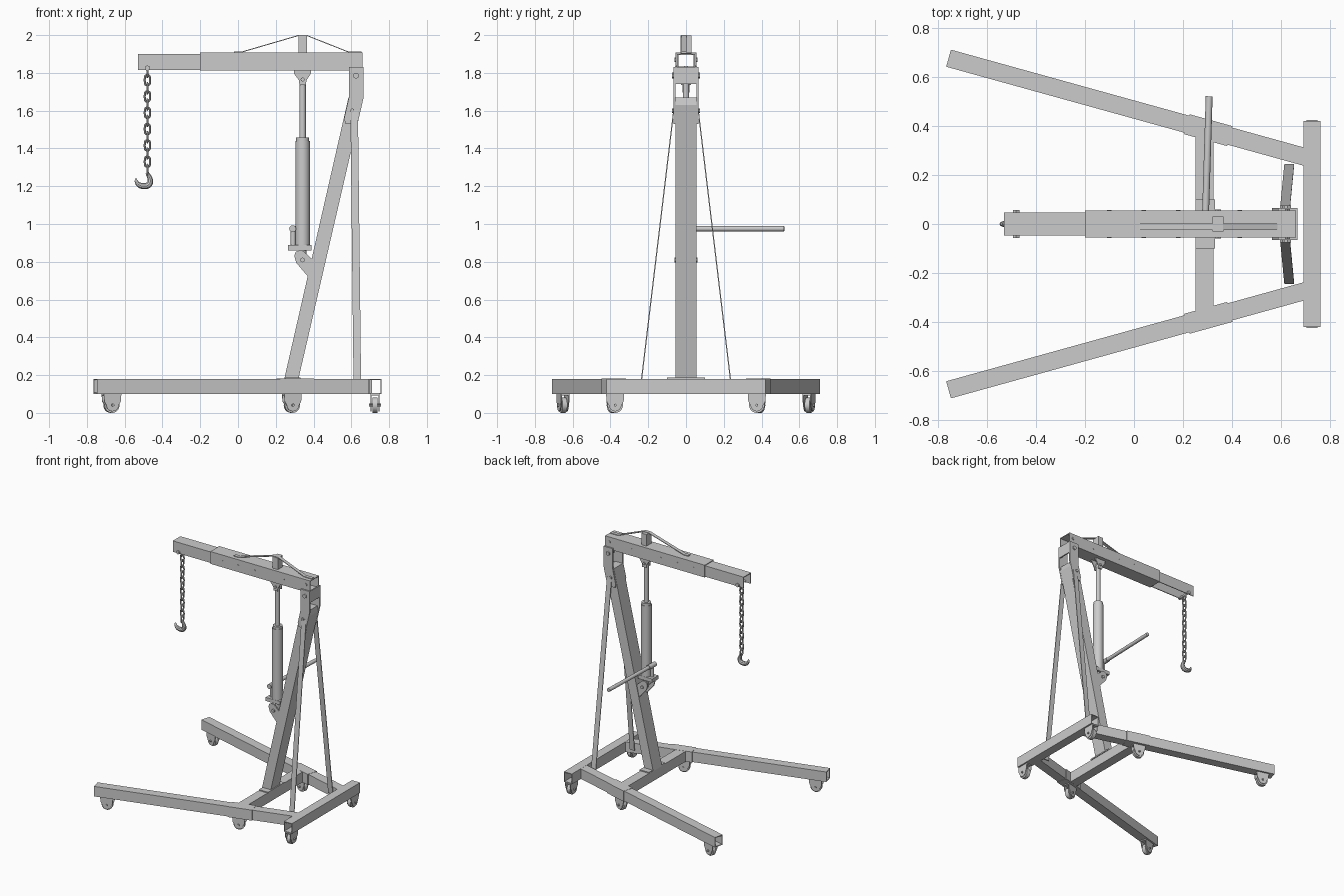
import bpy, bmesh, math
from mathutils import Vector as V

if "Cube" in bpy.data.objects:
    bpy.data.objects.remove(bpy.data.objects["Cube"])


def mesh(name, verts, faces):
    me = bpy.data.meshes.new(name)
    me.from_pydata([tuple(v) for v in verts], [], faces)
    bm = bmesh.new()
    bm.from_mesh(me)
    bmesh.ops.recalc_face_normals(bm, faces=bm.faces)
    bm.to_mesh(me)
    bm.free()
    ob = bpy.data.objects.new(name, me)
    bpy.context.collection.objects.link(ob)
    return ob


def prism(name, pts, o, u, v, w):
    """Polygon pts in the plane (o, u, v), extruded by w."""
    o, u, v, w = V(o), V(u), V(v), V(w)
    a = [o + u * p[0] + v * p[1] for p in pts]
    n = len(a)
    faces = [list(range(n)), list(range(n, 2 * n))]
    faces += [[i, (i + 1) % n, n + (i + 1) % n, n + i] for i in range(n)]
    return mesh(name, a + [p + w for p in a], faces)


def side_plate(name, pts, y0, y1):
    return prism(name, pts, (0, y0, 0), (1, 0, 0), (0, 0, 1), (0, y1 - y0, 0))


def box(name, x0, x1, y0, y1, z0, z1):
    return side_plate(name, [(x0, z0), (x1, z0), (x1, z1), (x0, z1)], y0, y1)


def tube(name, p0, p1, w, h, t=0.006):
    """Open rectangular tube from p0 to p1."""
    p0, p1 = V(p0), V(p1)
    d = (p1 - p0).normalized()
    side = V((0, 0, 1)).cross(d).normalized()
    up = d.cross(side)
    verts = []
    for p in (p0, p1):
        for k in (0, t):
            for a, b in ((-1, -1), (1, -1), (1, 1), (-1, 1)):
                verts.append(p + side * a * (w / 2 - k) + up * b * (h / 2 - k))
    faces = []
    for i in range(4):
        j = (i + 1) % 4
        faces += [[i, j, 8 + j, 8 + i], [4 + i, 4 + j, 12 + j, 12 + i],
                  [i, j, 4 + j, 4 + i], [8 + i, 8 + j, 12 + j, 12 + i]]
    return mesh(name, verts, faces)


def smooth(ob):
    bpy.ops.object.select_all(action='DESELECT')
    ob.select_set(True)
    bpy.context.view_layer.objects.active = ob
    bpy.ops.object.shade_smooth_by_angle()


def cyl(name, p0, p1, r, n=24):
    p0, p1 = V(p0), V(p1)
    d = p1 - p0
    bpy.ops.mesh.primitive_cylinder_add(vertices=n, radius=r, depth=d.length, location=(p0 + p1) / 2,
                                        rotation=d.to_track_quat('Z', 'Y').to_euler())
    ob = bpy.context.object
    ob.name = name
    if n > 8:
        smooth(ob)
    return ob


def caster(name, x, y, ang):
    """Wheel, two fork plates, top plate and axle rolling along angle ang."""
    f = V((math.cos(ang), math.sin(ang), 0))
    a = V((-f.y, f.x, 0))
    c = V((x, y, 0))
    hub = c + V((0, 0, 0.041))
    cyl(name + "_wheel", hub - a * 0.013, hub + a * 0.013, 0.041, 28)
    cyl(name + "_axle", hub - a * 0.032, hub + a * 0.032, 0.008, 6)
    prof = [(-0.048, 0.098), (-0.045, 0.06)]
    prof += [(0.034 * math.cos(t), 0.042 + 0.034 * math.sin(t))
             for t in [math.radians(180 + 22.5 * i) for i in range(9)]]
    prof += [(0.045, 0.06), (0.048, 0.098)]
    for k in (-1, 1):
        prism(name + "_fork", prof, c + a * (0.018 * k), f, (0, 0, 1), a * (0.005 * k))
    prism(name + "_plate", [(-0.048, 0.092), (0.048, 0.092), (0.048, 0.101), (-0.048, 0.101)],
          c - a * 0.023, f, (0, 0, 1), a * 0.046)


# base frame
tube("rear_crossbar", (0.725, -0.42, 0.14), (0.725, 0.42, 0.14), 0.07, 0.08)
tube("front_crossbar", (0.287, -0.36, 0.14), (0.287, 0.36, 0.14), 0.075, 0.08)
slope = -0.277


def leg_y(x):
    return 0.675 + slope * (x + 0.755)


for s in (-1, 1):
    def P(x):
        return (x, s * leg_y(x), 0.14)
    tube("leg", P(-0.755), P(0.70), 0.072, 0.078)
    tube("leg_sleeve", P(0.215), P(0.39), 0.084, 0.082)
    ang = math.atan(slope * s)
    caster("front_caster", -0.67, s * leg_y(-0.67), ang)
    caster("middle_caster", 0.285, s * leg_y(0.285), ang)
    caster("rear_caster", 0.725, s * 0.375, math.pi / 2)
    # rear stay: flat bar
    top, bot = V((0.615, s * 0.062, 1.60)), V((0.632, s * 0.238, 0.13))
    prism("rear_stay", [(-0.02, 0), (0.02, 0), (0.02, 1), (-0.02, 1)],
          bot, (1, 0, 0), top - bot, (0, s * 0.006, 0))

# mast
box("mast_foot", 0.25, 0.33, -0.1, 0.1, 0.178, 0.188)
side_plate("mast", [(0.245, 0.18), (0.32, 0.18), (0.655, 1.63), (0.648, 1.67), (0.585, 1.67)], -0.055, 0.055)

# hinge bracket at mast top
for s in (-1, 1):
    side_plate("hinge_plate", [(0.587, 1.83), (0.587, 1.67), (0.562, 1.56), (0.568, 1.53), (0.633, 1.53),
                               (0.665, 1.67), (0.665, 1.83)], s * 0.055, s * 0.066)
    for x, z, r in ((0.625, 1.785, 0.016), (0.605, 1.60, 0.012)):
        cyl("hinge_bolt", (x, s * 0.064, z), (x, s * 0.075, z), r, 6)
    cyl("boom_rear_bolt", (0.625, s * 0.05, 1.87), (0.625, s * 0.062, 1.87), 0.012, 6)
box("hinge_back", 0.655, 0.665, -0.066, 0.066, 1.74, 1.83)
cyl("hinge_pin", (0.625, -0.07, 1.785), (0.625, 0.07, 1.785), 0.01)

# boom
tube("boom", (-0.2, 0, 1.86), (0.66, 0, 1.86), 0.11, 0.096)
w, t = 0.047, 0.006
prism("boom_extension", [(-w, 1.815), (-w, 1.90), (w, 1.90), (w, 1.815), (w - t, 1.815),
                         (w - t, 1.90 - t), (t - w, 1.90 - t), (t - w, 1.815)],
      (-0.53, 0, 0), (0, 1, 0), (0, 0, 1), (0.55, 0, 0))
for s in (-1, 1):
    for x in (-0.1, 0.04, 0.18, 0.43):
        cyl("boom_hole", (x, s * 0.05, 1.86), (x, s * 0.0565, 1.86), 0.009, 12)
cyl("chain_pin", (-0.48, -0.057, 1.825), (-0.48, 0.057, 1.825), 0.008)
for s in (-1, 1):
    cyl("chain_pin_head", (-0.48, s * 0.046, 1.825), (-0.48, s * 0.056, 1.825), 0.015, 6)

# boom truss
box("truss_post", 0.32, 0.365, -0.03, 0.03, 1.90, 1.998)
path = [(-0.02, 1.908), (0.02, 1.908), (0.322, 1.996), (0.363, 1.996), (0.585, 1.908), (0.655, 1.908)]
side_plate("truss_strap", path + [(x, z + 0.005) for x, z in reversed(path)], -0.025, 0.002)

# hydraulic jack
for s in (-1, 1):
    side_plate("jack_top_ear", [(0.295, 1.815), (0.387, 1.815), (0.385, 1.795), (0.362, 1.76), (0.36, 1.735),
                                (0.325, 1.735), (0.323, 1.76), (0.297, 1.795)], s * 0.018, s * 0.026)
    side_plate("jack_lower_ear", [(0.298, 0.83), (0.305, 0.852), (0.325, 0.86), (0.345, 0.858), (0.395, 0.81),
                                  (0.40, 0.75), (0.372, 0.72), (0.308, 0.795)], s * 0.040, s * 0.050)
    cyl("jack_lower_bolt", (0.342, s * 0.05, 0.81), (0.342, s * 0.06, 0.81), 0.013, 6)
cyl("jack_lower_pin", (0.342, -0.055, 0.81), (0.342, 0.055, 0.81), 0.01)
cyl("jack_top_pin", (0.342, -0.034, 1.765), (0.342, 0.034, 1.765), 0.01)
cyl("jack_foot", (0.342, 0, 0.795), (0.342, 0, 0.87), 0.02)
box("jack_base", 0.265, 0.388, -0.038, 0.038, 0.86, 0.888)
cyl("jack_cylinder", (0.342, 0, 0.885), (0.342, 0, 1.44), 0.038, 32)
cyl("jack_cap", (0.342, 0, 1.44), (0.342, 0, 1.458), 0.034, 32)
cyl("jack_rod", (0.342, 0, 1.45), (0.342, 0, 1.78), 0.017)
cyl("pump_body", (0.292, 0, 0.885), (0.292, 0, 0.965), 0.013)
cyl("handle_socket", (0.289, -0.03, 0.975), (0.291, 0.05, 0.975), 0.018)
cyl("handle", (0.29, 0, 0.975), (0.306, 0.52, 0.975), 0.014)

# chain
for i in range(13):
    bpy.ops.mesh.primitive_torus_add(major_radius=0.014, minor_radius=0.0055, major_segments=16, minor_segments=8,
                                     location=(-0.48, 0, 1.805 - i * 0.0432))
    link = bpy.context.object
    link.name = "chain_link"
    for v in link.data.vertices:
        if abs(v.co.x) > 1e-4:
            v.co.x += math.copysign(0.0135, v.co.x)
    link.rotation_euler = (math.pi / 2 * (i % 2), math.pi / 2, 0)
    smooth(link)

# hook
cu = bpy.data.curves.new("hook", 'CURVE')
cu.dimensions = '3D'
cu.bevel_depth = 0.016
cu.bevel_resolution = 3
cu.use_fill_caps = True
pts = [(-0.482, 1.272, 0.6), (-0.47, 1.25, 0.8), (-0.464, 1.225, 1), (-0.475, 1.206, 1.1),
       (-0.50, 1.201, 1.1), (-0.525, 1.208, 0.9), (-0.538, 1.225, 0.6), (-0.54, 1.242, 0.25)]
sp = cu.splines.new('BEZIER')
sp.bezier_points.add(len(pts) - 1)
for b, (x, z, r) in zip(sp.bezier_points, pts):
    b.co = (x, 0, z)
    b.radius = r
    b.handle_left_type = b.handle_right_type = 'AUTO'
sp.resolution_u = 4
hook = bpy.data.objects.new("hook", cu)
bpy.context.collection.objects.link(hook)
bpy.ops.object.select_all(action='DESELECT')
hook.select_set(True)
bpy.context.view_layer.objects.active = hook
bpy.ops.object.convert(target='MESH')
smooth(bpy.context.object)
